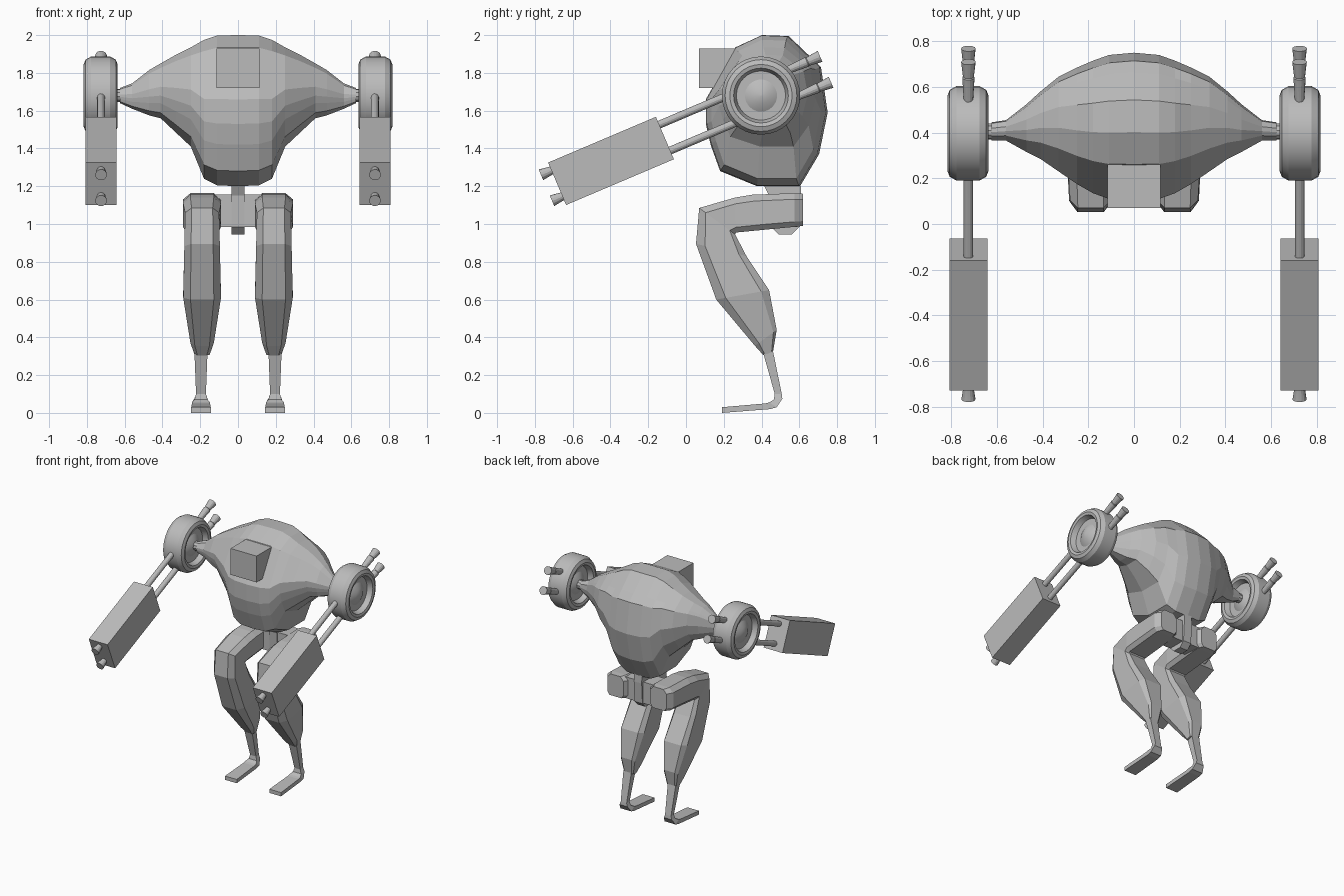
import bpy, bmesh, math
from mathutils import Vector

if "Cube" in bpy.data.objects:
    bpy.data.objects.remove(bpy.data.objects["Cube"])

grey = bpy.data.materials.new("plain grey")
grey.diffuse_color = (0.5, 0.5, 0.5, 1)
grey.use_nodes = True
grey.node_tree.nodes["Principled BSDF"].inputs["Base Color"].default_value = grey.diffuse_color


def finish(name, bm, smooth=False):
    bmesh.ops.remove_doubles(bm, verts=bm.verts, dist=1e-5)
    bmesh.ops.recalc_face_normals(bm, faces=bm.faces)
    me = bpy.data.meshes.new(name)
    bm.to_mesh(me)
    bm.free()
    me.materials.append(grey)
    ob = bpy.data.objects.new(name, me)
    bpy.context.collection.objects.link(ob)
    if smooth:
        bpy.context.view_layer.objects.active = ob
        ob.select_set(True)
        bpy.ops.object.shade_smooth_by_angle(angle=math.radians(25))
        ob.select_set(False)
    return ob


def loft(name, rings, smooth=False):
    """Skin a list of equal-length rings and cap both ends."""
    bm = bmesh.new()
    rows = [[bm.verts.new(p) for p in ring] for ring in rings]
    n = len(rows[0])
    for a, b in zip(rows, rows[1:]):
        for i in range(n):
            j = (i + 1) % n
            bm.faces.new((a[i], a[j], b[j], b[i]))
    bm.faces.new(rows[0])
    bm.faces.new(rows[-1])
    return finish(name, bm, smooth)


def turned(name, start, axis, profile, seg, smooth=True):
    """Round part: profile of (distance along axis, radius)."""
    axis = Vector(axis).normalized()
    u = axis.orthogonal().normalized()
    v = axis.cross(u)
    rings = []
    for d, r in profile:
        c = Vector(start) + axis * d
        rings.append([c + (u * math.cos(t) + v * math.sin(t)) * r
                      for t in (2 * math.pi * i / seg for i in range(seg))])
    return loft(name, rings, smooth)


def box(name, x0, x1, y0, y1, z0, z1):
    return loft(name, [[(x0, y0, z), (x1, y0, z), (x1, y1, z), (x0, y1, z)] for z in (z0, z1)])


# Body: one side profile, rescaled at stations across x
profile = [(.40, 2.0), (.54, 1.995), (.66, 1.88), (.71, 1.83), (.745, 1.59), (.70, 1.37), (.60, 1.2),
           (.375, 1.2), (.18, 1.28), (.13, 1.42), (.105, 1.53), (.105, 1.66), (.26, 1.935)]
# x, ymin, ymax, zmin, zmax
stations = [(0, .105, .75, 1.2, 2.0), (.11, .11, .74, 1.205, 1.998), (.18, .135, .715, 1.24, 1.975),
            (.25, .175, .685, 1.41, 1.935), (.33, .23, .645, 1.485, 1.895), (.41, .285, .58, 1.56, 1.85),
            (.47, .315, .525, 1.575, 1.815), (.56, .365, .455, 1.61, 1.745), (.625, .365, .445, 1.64, 1.72)]
stations = [(-s[0],) + s[1:] for s in stations[:0:-1]] + stations
loft("body", [[(x, y0 + (y - .105) / .64 * (y1 - y0), z0 + (z - 1.2) / .8 * (z1 - z0)) for y, z in profile]
              for x, y0, y1, z0, z1 in stations])

# Sensor block on the forehead, waist post and pelvis
box("sensor_block", -.115, .115, .07, .32, 1.72, 1.93)
loft("waist_post", [[(-.035, a, z), (.035, a, z), (.035, b, z), (-.035, b, z)]
                    for a, b, z in ((.49, .56, .945), (.45, .6, .985), (.44, .61, 1.15), (.39, .605, 1.25))])
box("pelvis", -.13, .13, .45, .59, .985, 1.155)

# Leg: outer edge (y, z), inner edge (y, z), half width
leg = [(.62, 1.16, .62, .99, .07), (.575, 1.163, .575, .985, .1), (.35, 1.155, .42, .97, .1),
       (.26, 1.14, .265, .955, .1), (.07, 1.085, .26, .945, .09), (.053, .895, .32, .83, .094),
       (.16, .60, .44, .65, .1), (.365, .355, .48, .44, .062), (.41, .305, .46, .32, .04)]
# Shank and foot: front/top edge, back/bottom edge, half width
foot = [(.405, .33, .46, .33, .035), (.47, .1, .507, .1, .026), (.465, .07, .51, .075, .035),
        (.44, .055, .48, .03, .048), (.42, .05, .445, .02, .048), (.19, .03, .19, 0, .052)]
hub = [(-.075, 0.002), (-.068, .045), (-.045, .085), (-.045, .13), (-.085, .145), (-.09, .165), (-.08, .19), (-.05, .207)]
wheel = hub + [(-d, r) for d, r in reversed(hub)]

tilt = math.radians(23)
along = Vector((0, math.cos(tilt), math.sin(tilt)))   # towards the rear end of the gun
up = Vector((0, -math.sin(tilt), math.cos(tilt)))

for s, side in ((-1, "left"), (1, "right")):
    rings = []
    for yo, zo, yi, zi, w in leg:
        ring = []
        for f, k in ((0, -.62), (.18, -1), (.85, -1), (1, -.75), (1, .75), (.85, 1), (.18, 1), (0, .62)):
            ring.append((s * .19 + k * w, yo + (yi - yo) * f, zo + (zi - zo) * f))
        rings.append(ring)
    loft(side + "_leg", rings)
    cx = s * .196
    loft(side + "_foot", [[(cx - w, a, b), (cx + w, a, b), (cx + w, c, d), (cx - w, c, d)]
                          for a, b, c, d, w in foot])

    # Shoulder wheel and its axle
    turned(side + "_shoulder_wheel", (s * .727, .397, 1.68), (1, 0, 0), wheel, 32)
    turned(side + "_axle", (s * .6, .405, 1.68), (s, 0, 0), [(0, .035), (.09, .035)], 10)

    # Gun housing, rods with flared rear ends, and nozzles
    c = Vector((s * .725, -.397, 1.334))
    loft(side + "_gun_housing", [[c + Vector((i * .083, 0, 0)) + up * j * .122 + along * d
                                  for i, j in ((-1, -1), (1, -1), (1, 1), (-1, 1))] for d in (-.31, .31)])
    for k, tag in ((.077, "upper"), (-.072, "lower")):
        p = c + up * k
        turned(f"{side}_{tag}_rod", p, along, [(.25, .021), (1.06, .021), (1.16, .027), (1.165, .024), (1.235, .032)], 14)
        turned(f"{side}_{tag}_nozzle", p, -along, [(.28, .022), (.31, .022), (.37, .031)], 14)
